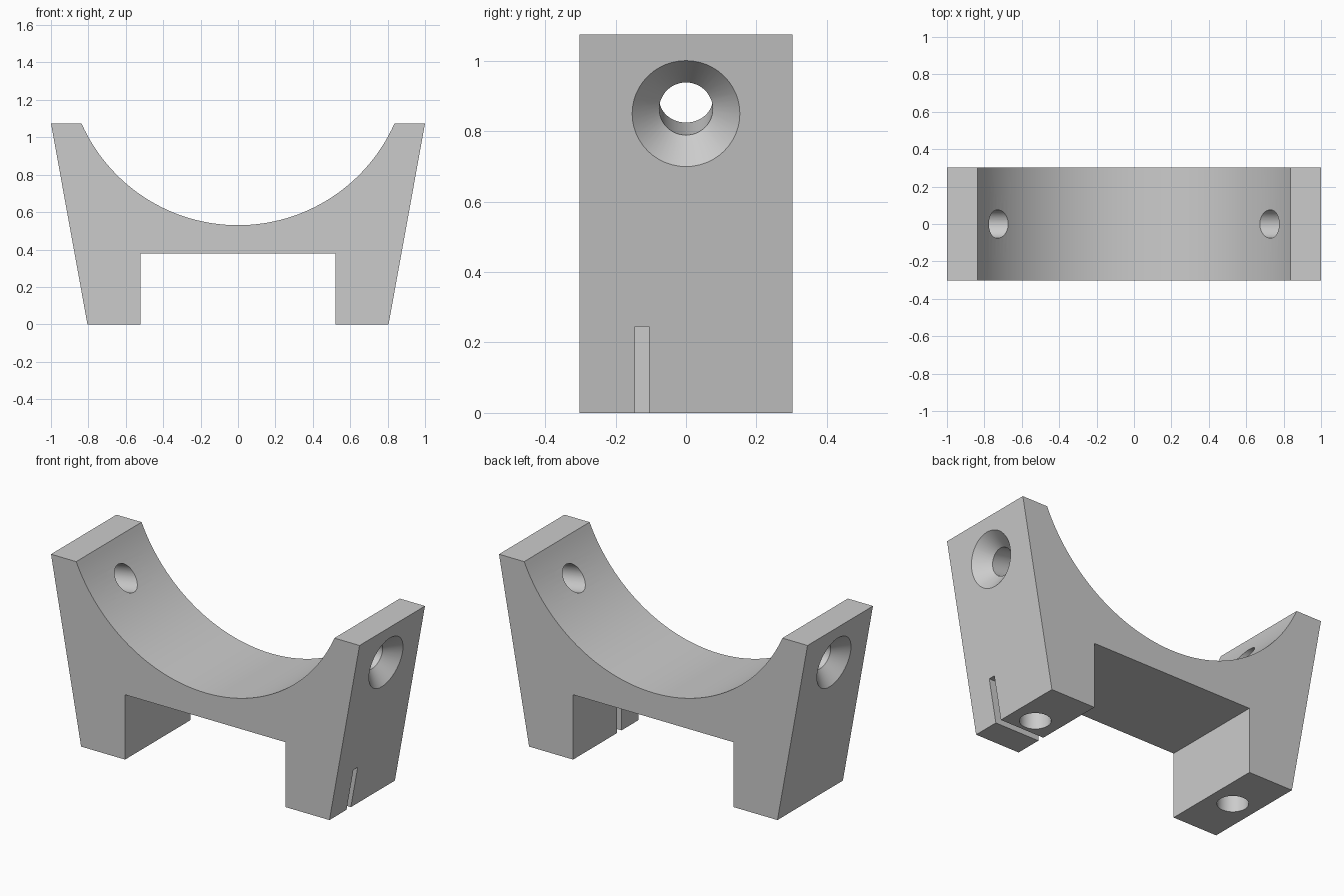
import bpy, bmesh, math
from mathutils import Vector

cube = bpy.data.objects.get("Cube")
if cube:
    bpy.data.objects.remove(cube, do_unlink=True)

HALF_DEPTH, TOP, FOOT_X = 0.303, 1.075, 0.805
FOOT_INNER, ARCH_Z = 0.52, 0.38
ARC_HALF, ARC_LOW = 0.837, 0.53

grey = bpy.data.materials.new("plain grey")
grey.use_nodes = True
colour = (0.6, 0.6, 0.6, 1)
grey.diffuse_color = colour
grey.node_tree.nodes["Principled BSDF"].inputs["Base Color"].default_value = colour


def add_object(name, bm):
    bmesh.ops.recalc_face_normals(bm, faces=bm.faces)
    mesh = bpy.data.meshes.new(name)
    bm.to_mesh(mesh)
    bm.free()
    obj = bpy.data.objects.new(name, mesh)
    bpy.context.collection.objects.link(obj)
    return obj


def drill(name, profile, start, direction, sides=48):
    """Round cutter from (radius, distance) rings along a direction."""
    bm = bmesh.new()
    rings = []
    for radius, dist in profile:
        angles = [2 * math.pi * i / sides for i in range(sides)]
        rings.append([bm.verts.new((radius * math.cos(a), radius * math.sin(a), dist))
                      for a in angles])
    for low, high in zip(rings, rings[1:]):
        for i in range(sides):
            j = (i + 1) % sides
            bm.faces.new((low[i], low[j], high[j], high[i]))
    bm.faces.new(rings[0])
    bm.faces.new(rings[-1])
    turn = Vector(direction).to_track_quat('Z', 'Y').to_matrix()
    bmesh.ops.transform(bm, matrix=turn.to_4x4(), verts=bm.verts)
    bmesh.ops.translate(bm, vec=start, verts=bm.verts)
    return add_object(name, bm)


# Cradle body: front outline with a round saddle, extruded in depth
rise = TOP - ARC_LOW
radius = (ARC_HALF ** 2 + rise ** 2) / (2 * rise)
sweep = math.asin(ARC_HALF / radius)
steps = 64
outline = [(-1, TOP), (-FOOT_X, 0), (-FOOT_INNER, 0), (-FOOT_INNER, ARCH_Z),
           (FOOT_INNER, ARCH_Z), (FOOT_INNER, 0), (FOOT_X, 0), (1, TOP)]
for i in range(steps + 1):
    a = sweep * (1 - 2 * i / steps)
    outline.append((radius * math.sin(a), ARC_LOW + radius * (1 - math.cos(a))))

bm = bmesh.new()
face = bm.faces.new([bm.verts.new((x, -HALF_DEPTH, z)) for x, z in outline])
extruded = bmesh.ops.extrude_face_region(bm, geom=[face], use_keep_orig=True)
moved = [v for v in extruded["geom"] if isinstance(v, bmesh.types.BMVert)]
bmesh.ops.translate(bm, vec=(0, 2 * HALF_DEPTH, 0), verts=moved)
body = add_object("cradle_body", bm)
body.data.materials.append(grey)

# Countersunk screw holes square to the sloping sides, blind holes in the feet
cutters = []
slope = math.atan2(1 - FOOT_X, TOP)
hole_z = 0.85
hole_x = FOOT_X + hole_z * math.tan(slope)
for side, label in ((1, "left"), (-1, "right")):
    cutters.append(drill(label + "_screw_cutter",
                         [(0.203, -0.05), (0.076, 0.077), (0.076, 0.5)],
                         (side * hole_x, 0, hole_z),
                         (-side * math.cos(slope), 0, math.sin(slope))))
    cutters.append(drill(label + "_foot_cutter", [(0.082, -0.05), (0.082, 0.3)],
                         (side * (FOOT_X + FOOT_INNER) / 2, 0, 0), (0, 0, 1)))

# Narrow slot through the left foot
bm = bmesh.new()
bmesh.ops.create_cube(bm, size=1)
bmesh.ops.scale(bm, vec=(0.6, 0.04, 0.345), verts=bm.verts)
bmesh.ops.translate(bm, vec=(0.7, -0.125, 0.0725), verts=bm.verts)
cutters.append(add_object("slot_cutter", bm))

# Cut the body, then discard the cutters
bpy.ops.object.select_all(action='DESELECT')
bpy.context.view_layer.objects.active = body
body.select_set(True)
for cutter in cutters:
    cutter.hide_render = True
    mod = body.modifiers.new("cut", 'BOOLEAN')
    mod.operation = 'DIFFERENCE'
    mod.solver = 'EXACT'
    mod.object = cutter
    bpy.ops.object.modifier_apply(modifier=mod.name)
    bpy.data.objects.remove(cutter, do_unlink=True)

bpy.ops.object.shade_smooth_by_angle(angle=math.radians(30))
